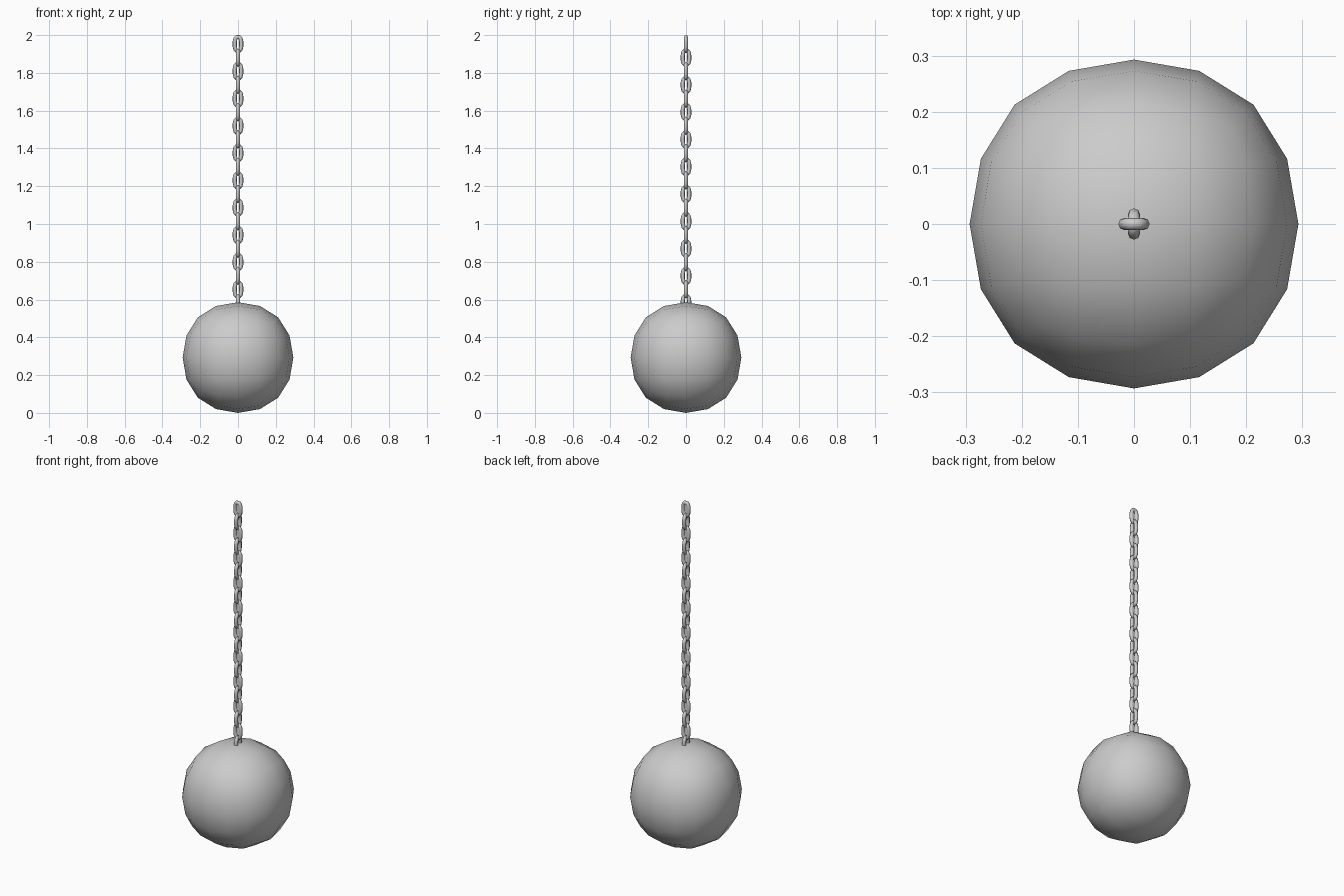
import bpy, bmesh
from math import sin, cos, pi, copysign
from mathutils import Vector

if "Cube" in bpy.data.objects:
    bpy.data.objects.remove(bpy.data.objects["Cube"])

BALL_R = 0.293          # ball radius along the axes
WIRE = 0.0108           # chain wire radius
HALF_W, HALF_H = 0.0175, 0.0362   # link centreline half sizes
PITCH, LINKS = 0.0722, 20

# Ball: a subdivided cube, slightly boxy
bpy.ops.mesh.primitive_cube_add(size=2)
ball = bpy.context.object
ball.name = "ball"
sub = ball.modifiers.new("round", 'SUBSURF')
sub.levels = sub.render_levels = 2
bpy.ops.object.modifier_apply(modifier=sub.name)
k = BALL_R / max(v.co.x for v in ball.data.vertices)
for v in ball.data.vertices:
    v.co = v.co * k + Vector((0, 0, BALL_R))
bpy.ops.object.shade_smooth()


# Chain link: round wire swept around a long rounded loop
def link_mesh(steps=12, sides=8):
    def soft(c):
        return copysign(abs(c) ** 0.75, c) if abs(c) > 1e-6 else 0.0
    path = []
    for i in range(steps):
        a = 2 * pi * (i + 0.5) / steps
        path.append(Vector((HALF_W * soft(cos(a)), 0, HALF_H * soft(sin(a)))))
    top = max(p.z for p in path)
    for p in path:
        p.z *= HALF_H / top
    bm = bmesh.new()
    rings = []
    for i, p in enumerate(path):
        t = (path[(i + 1) % steps] - path[i - 1]).normalized()
        out = Vector((t.z, 0, -t.x))
        rings.append([bm.verts.new(p + out * WIRE * cos(2 * pi * j / sides)
                                   + Vector((0, WIRE * sin(2 * pi * j / sides), 0)))
                      for j in range(sides)])
    for i in range(steps):
        a, b = rings[i], rings[(i + 1) % steps]
        for j in range(sides):
            n = (j + 1) % sides
            bm.faces.new((a[j], b[j], b[n], a[n]))
    bmesh.ops.recalc_face_normals(bm, faces=bm.faces)
    for f in bm.faces:
        f.smooth = True
    # Fit the link to its exact overall height
    h = max(v.co.z for v in bm.verts)
    bmesh.ops.scale(bm, vec=(1, 1, 0.047 / h), verts=bm.verts)
    me = bpy.data.meshes.new("chain_link")
    bm.to_mesh(me)
    bm.free()
    return me


# Chain: links turned a quarter turn each, the last one sunk into the ball
mesh = link_mesh()
for i in range(LINKS):
    ob = bpy.data.objects.new(f"chain_link_{i + 1}", mesh)
    ob.location.z = 2 - 0.047 - i * PITCH
    ob.rotation_euler.z = (i % 2) * pi / 2
    bpy.context.collection.objects.link(ob)
